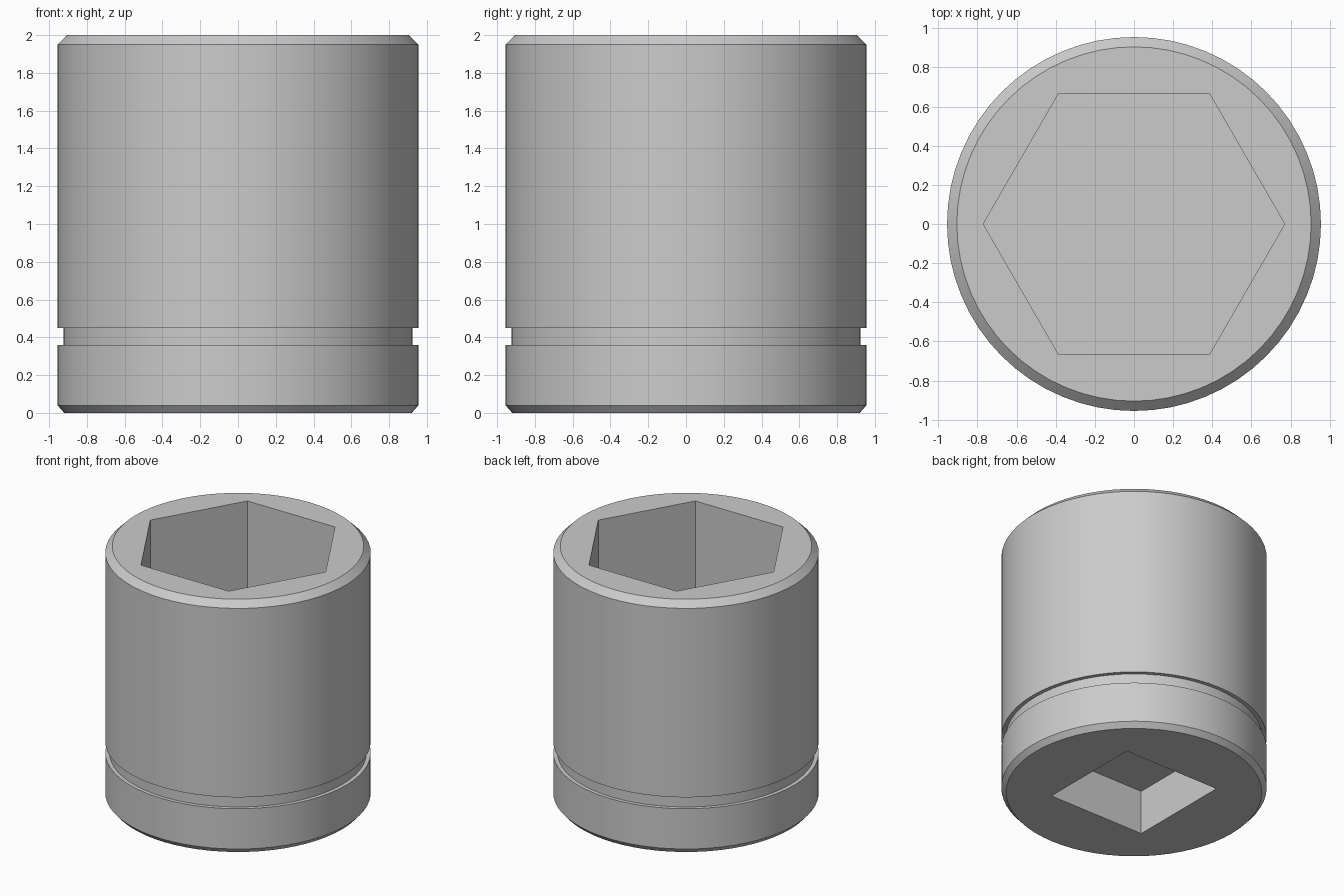
import bpy, bmesh
from math import cos, sin, pi, radians

cube = bpy.data.objects.get("Cube")
if cube:
    bpy.data.objects.remove(cube, do_unlink=True)

# Bare steel finish
steel = bpy.data.materials.new("grey steel")
steel.use_nodes = True
GREY = (0.6, 0.6, 0.6, 1)
steel.diffuse_color = GREY
steel.node_tree.nodes["Principled BSDF"].inputs["Base Color"].default_value = GREY


def turned(name, profile, sides, turn=0.0):
    """Solid with the given (radius, height) profile and number of sides."""
    bm = bmesh.new()
    rings = [[bm.verts.new((r * cos(turn + 2 * pi * i / sides),
                            r * sin(turn + 2 * pi * i / sides), z))
              for i in range(sides)] for r, z in profile]
    for low, high in zip(rings, rings[1:]):
        for i in range(sides):
            j = (i + 1) % sides
            bm.faces.new((low[i], low[j], high[j], high[i]))
    bm.faces.new(rings[0][::-1])
    bm.faces.new(rings[-1])
    mesh = bpy.data.meshes.new(name)
    bm.to_mesh(mesh)
    bm.free()
    mesh.materials.append(steel)
    obj = bpy.data.objects.new(name, mesh)
    bpy.context.collection.objects.link(obj)
    return obj


# Round body with chamfered ends and a retaining groove
R, GROOVE = 0.955, 0.925
body = turned("socket_body", [
    (0.92, 0), (R, 0.04), (R, 0.36), (GROOVE, 0.36),
    (GROOVE, 0.45), (R, 0.45), (R, 1.95), (0.905, 2)], 64)

# Hexagonal nut recess above, square drive recess below
cutters = [
    turned("hex_recess_cutter", [(0.77, 1.0), (0.77, 2.2)], 6),
    turned("square_drive_cutter", [(0.595, -0.2), (0.595, 0.35)], 4, pi / 4),
]

bpy.ops.object.select_all(action='DESELECT')
bpy.context.view_layer.objects.active = body
body.select_set(True)
for cutter in cutters:
    cut = body.modifiers.new(cutter.name, 'BOOLEAN')
    cut.operation = 'DIFFERENCE'
    cut.solver = 'EXACT'
    cut.object = cutter
    bpy.ops.object.modifier_apply(modifier=cut.name)
    bpy.data.objects.remove(cutter, do_unlink=True)

# Round wall reads smooth, chamfers and recesses stay crisp
bpy.ops.object.shade_smooth_by_angle(angle=radians(20))
